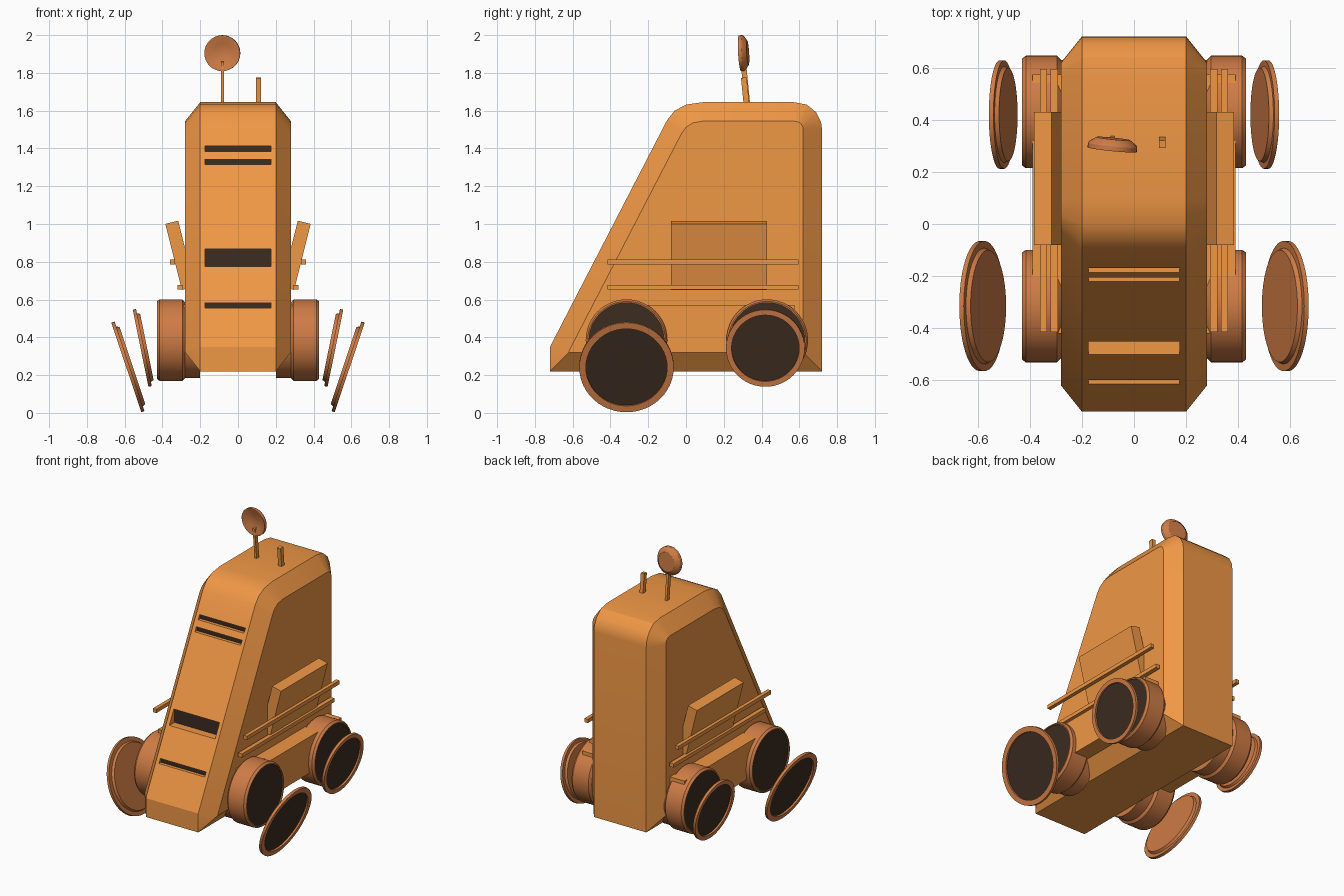
import bpy, bmesh, math
from mathutils import Vector, Matrix, Euler

if "Cube" in bpy.data.objects:
    bpy.data.objects.remove(bpy.data.objects["Cube"])


def material(name, rgb):
    m = bpy.data.materials.new(name)
    m.diffuse_color = (*rgb, 1)
    m.use_nodes = True
    m.node_tree.nodes["Principled BSDF"].inputs["Base Color"].default_value = m.diffuse_color
    return m


ORANGE = material("orange", (0.87, 0.31, 0.06))
COPPER = material("copper", (0.62, 0.2, 0.06))
DARK = material("dark", (0.045, 0.025, 0.015))


def finish(name, bm, mats, smooth=None):
    bmesh.ops.recalc_face_normals(bm, faces=bm.faces)
    me = bpy.data.meshes.new(name)
    bm.to_mesh(me)
    bm.free()
    for m in mats:
        me.materials.append(m)
    ob = bpy.data.objects.new(name, me)
    bpy.context.collection.objects.link(ob)
    if smooth:
        bpy.ops.object.select_all(action='DESELECT')
        ob.select_set(True)
        bpy.context.view_layer.objects.active = ob
        bpy.ops.object.shade_smooth_by_angle(angle=math.radians(smooth))
    return ob


def box(name, center, size, rot=(0, 0, 0), mat=ORANGE):
    bm = bmesh.new()
    mtx = Matrix.Translation(center) @ Euler(rot).to_matrix().to_4x4() @ Matrix.Diagonal((*size, 1))
    bmesh.ops.create_cube(bm, size=1, matrix=mtx)
    return finish(name, bm, [mat])


def lathe(name, center, axis, profile, mats, dark_cap=False, n=48):
    # profile is (radius, distance along axis), first and last points closed by caps
    bm = bmesh.new()
    mtx = Matrix.Translation(center) @ Vector(axis).to_track_quat('Z', 'Y').to_matrix().to_4x4()
    rings = [[bm.verts.new(mtx @ Vector((r * math.cos(2 * math.pi * i / n),
                                         r * math.sin(2 * math.pi * i / n), t)))
              for i in range(n)] for r, t in profile]
    for a, b in zip(rings, rings[1:]):
        for i in range(n):
            j = (i + 1) % n
            bm.faces.new((a[i], a[j], b[j], b[i]))
    bm.faces.new(rings[0])
    cap = bm.faces.new(rings[-1])
    if dark_cap:
        cap.material_index = 1
    return finish(name, bm, mats, 30)


# Tall wedge body: wide profile in the middle, inset profile on each side
outer = [(-.72, .22), (-.72, .35), (-.1, 1.55), (-.06, 1.6), (0, 1.632), (.09, 1.645),
         (.57, 1.645), (.64, 1.632), (.69, 1.59), (.715, 1.54), (.72, 1.5), (.72, .22)]
inner = [(-.62, .32), (-.62, .327), (-.025, 1.477), (0, 1.512), (.035, 1.535), (.09, 1.545),
         (.57, 1.545), (.595, 1.54), (.61, 1.53), (.618, 1.515), (.62, 1.5), (.62, .32)]
bm = bmesh.new()
loops = [[bm.verts.new((x, y, z)) for y, z in prof]
         for x, prof in ((-.28, inner), (-.2, outer), (.2, outer), (.28, inner))]
for a, b in zip(loops, loops[1:]):
    for i in range(len(a)):
        j = (i + 1) % len(a)
        bm.faces.new((a[i], a[j], b[j], b[i]))
bm.faces.new(loops[0])
bm.faces.new(loops[-1])
body = finish("body", bm, [ORANGE], 25)

# Dark notched slots cut in the sloping front
for k, (z0, z1) in enumerate([(1.385, 1.415), (1.315, 1.345), (.775, .87), (.555, .585)]):
    back = -.72 + (z1 - .35) / 1.935 + .01
    cutter = box("slot_cutter", (0, back - .2, (z0 + z1) / 2), (.35, .4, z1 - z0))
    cutter.hide_render = True
    mod = body.modifiers.new("slot", 'BOOLEAN')
    mod.operation = 'DIFFERENCE'
    mod.solver = 'EXACT'
    mod.object = cutter
    bpy.ops.object.select_all(action='DESELECT')
    body.select_set(True)
    bpy.context.view_layer.objects.active = body
    bpy.ops.object.modifier_apply(modifier=mod.name)
    bpy.data.objects.remove(cutter)
    box(f"front_slot_{k + 1}", (0, back, (z0 + z1) / 2), (.35, .006, z1 - z0), mat=DARK)

for s, side in ((1, "right"), (-1, "left")):
    # Leaning side panel, rails and lower ledge
    box(f"{side}_panel", (s * .307, .175, .834), (.07, .51, .36), (0, s * .245, 0))
    box(f"{side}_upper_rail", (s * .347, .09, .798), (.026, 1.01, .026))
    box(f"{side}_lower_rail", (s * .306, .09, .665), (.03, 1.01, .026))
    box(f"{side}_ledge", (s * .325, .077, .445), (.13, .995, .25))
    # Drum wheels and the tilted caps standing off them
    for end, y, cx, cy, cz, r, tilt in (("front", -.315, .578, -.315, .245, .25, 18.5),
                                        ("rear", .43, .502, .42, .345, .208, 11.5)):
        lathe(f"{end}_{side}_drum", (s * .28, y, .385), (s, 0, 0),
              [(.2, -.08), (.2, 0), (.216, .015), (.216, .135), (.205, .15), (.198, .15), (.198, .142)],
              [COPPER, DARK], True)
        a = math.radians(tilt)
        lathe(f"{end}_{side}_wheel_cap", (s * cx, cy, cz), (s * math.cos(a), 0, -math.sin(a)),
              [(r * .86, -.02), (r * .89, -.004), (r, -.004), (r, .014), (r * .86, .014), (r * .86, .002)],
              [COPPER, DARK], True)

# Roof antenna: dish, stem and a short mast
lathe("antenna_dish", (-.082, .303, 1.905), (-.1, -1, -.06),
      [(.065, -.025), (.09, -.008), (.095, 0), (.095, .018), (.088, .018), (.05, -.002)],
      [COPPER], n=32)
box("antenna_stem", (-.083, .315, 1.74), (.016, .028, .24), (.1, 0, 0))
box("roof_mast", (.108, .313, 1.705), (.026, .03, .14), (.1, 0, 0))
